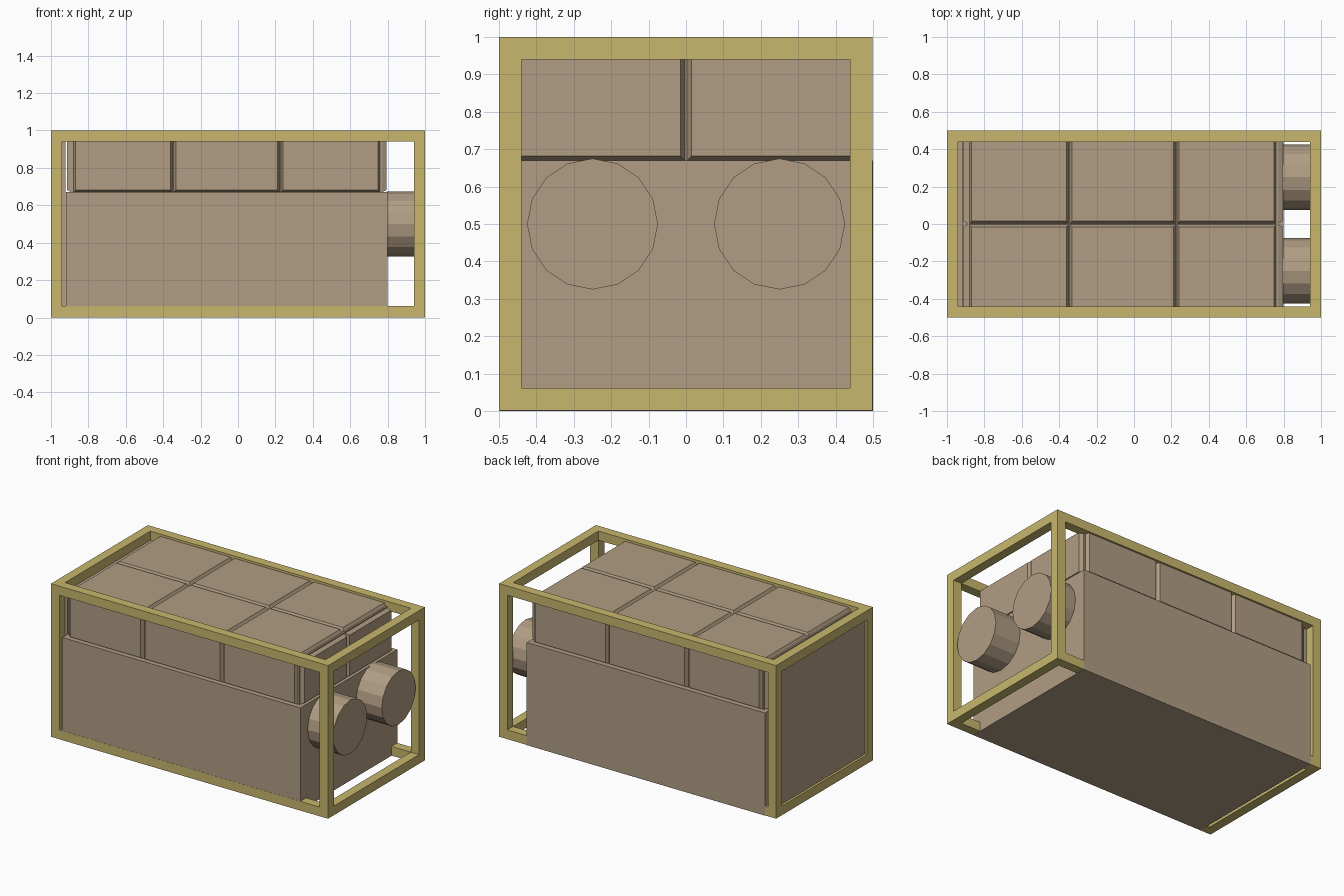
import bpy, bmesh, math
from mathutils import Matrix

if "Cube" in bpy.data.objects:
    bpy.data.objects.remove(bpy.data.objects["Cube"])


def material(name, rgb):
    m = bpy.data.materials.new(name)
    m.diffuse_color = (*rgb, 1)
    m.use_nodes = True
    m.node_tree.nodes["Principled BSDF"].inputs["Base Color"].default_value = m.diffuse_color
    return m


YELLOW = material("frame yellow", (0.58, 0.475, 0.155))
TAN = material("casing tan", (0.44, 0.34, 0.23))


def finish(bm, name, mat):
    bmesh.ops.recalc_face_normals(bm, faces=bm.faces)
    me = bpy.data.meshes.new(name)
    bm.to_mesh(me)
    bm.free()
    me.materials.append(mat)
    ob = bpy.data.objects.new(name, me)
    bpy.context.collection.objects.link(ob)
    return ob


def add_box(bm, lo, hi):
    vs = bmesh.ops.create_cube(bm, size=1)["verts"]
    for v in vs:
        v.co = [hi[i] if v.co[i] > 0 else lo[i] for i in range(3)]
    return vs


def box(name, lo, hi, mat):
    bm = bmesh.new()
    add_box(bm, lo, hi)
    return finish(bm, name, mat)


def plate(name, axis, base, outer, lo, hi, taper=0.012):
    """Panel with sloped edges, raised along one axis from base to outer."""
    bm = bmesh.new()
    lo, hi = list(lo), list(hi)
    lo.insert(axis, min(base, outer))
    hi.insert(axis, max(base, outer))
    for v in add_box(bm, lo, hi):
        if abs(v.co[axis] - outer) < 1e-5:
            for i in range(3):
                if i != axis:
                    v.co[i] += taper if abs(v.co[i] - lo[i]) < 1e-5 else -taper
    return finish(bm, name, TAN)


# Outer cage: one square outline at each end, joined by four long rails
T, LO, HI = 0.06, (-1, -0.5, 0.001), (1, 0.499, 1)
ends = [(LO[i], LO[i] + T) for i in range(3)], [(HI[i] - T, HI[i]) for i in range(3)]
for sy in (0, 1):
    for sz in (0, 1):
        y, z = ends[sy][1], ends[sz][2]
        box("long_rail", (-1 + T, y[0], z[0]), (1 - T, y[1], z[1]), YELLOW)
for sx in (0, 1):
    x = ends[sx][0]
    for sy in (0, 1):
        y = ends[sy][1]
        box("corner_post", (x[0], y[0], LO[2]), (x[1], y[1], HI[2]), YELLOW)
    for sz in (0, 1):
        z = ends[sz][2]
        box("cross_rail", (x[0], LO[1] + T, z[0]), (x[1], HI[1] - T, z[1]), YELLOW)

# Lower casing, recessed upper core and end plate
X0, X1, STEP = -0.92, 0.80, 0.67
box("lower_casing", (X0, -0.499, 0), (X1, 0.5, STEP), TAN)
box("upper_core", (X0 + 0.03, -0.465, STEP), (X1 - 0.03, 0.465, 0.965), TAN)
box("end_plate", (-0.985, -0.44, T), (-0.921, 0.439, 0.94), TAN)

# Raised panels: three columns along the length, two rows across
third = (X1 - X0) / 3
cols = []
for i in range(3):
    a, b = X0 + i * third, X0 + (i + 1) * third
    cols.append((a + (0.04 if i == 0 else 0.003), b - (0.04 if i == 2 else 0.003)))
rows = [(-0.46, -0.003), (0.003, 0.46)]
ztop = 0.958
for a, b in cols:
    for c, d in rows:
        plate("top_panel", 2, 0.965, 0.985, (a, c), (b, d))
    for s in (-1, 1):
        plate("side_panel", 1, s * 0.465, s * 0.487, (a, STEP), (b, ztop))
for c, d in rows:
    plate("end_panel", 0, X1 - 0.03, X1 - 0.006, (c, STEP), (d, ztop))
    plate("end_panel", 0, X0 + 0.03, X0 + 0.006, (c, STEP), (d, ztop))

# Two round connectors on the right end
for y in (-0.25, 0.25):
    bm = bmesh.new()
    bmesh.ops.create_cone(bm, cap_ends=True, segments=16, radius1=0.175,
                          radius2=0.175, depth=0.19)
    bm.transform(Matrix.Translation((0.89, y, 0.5)) @ Matrix.Rotation(math.pi / 2, 4, 'Y'))
    finish(bm, "round_connector", TAN)
